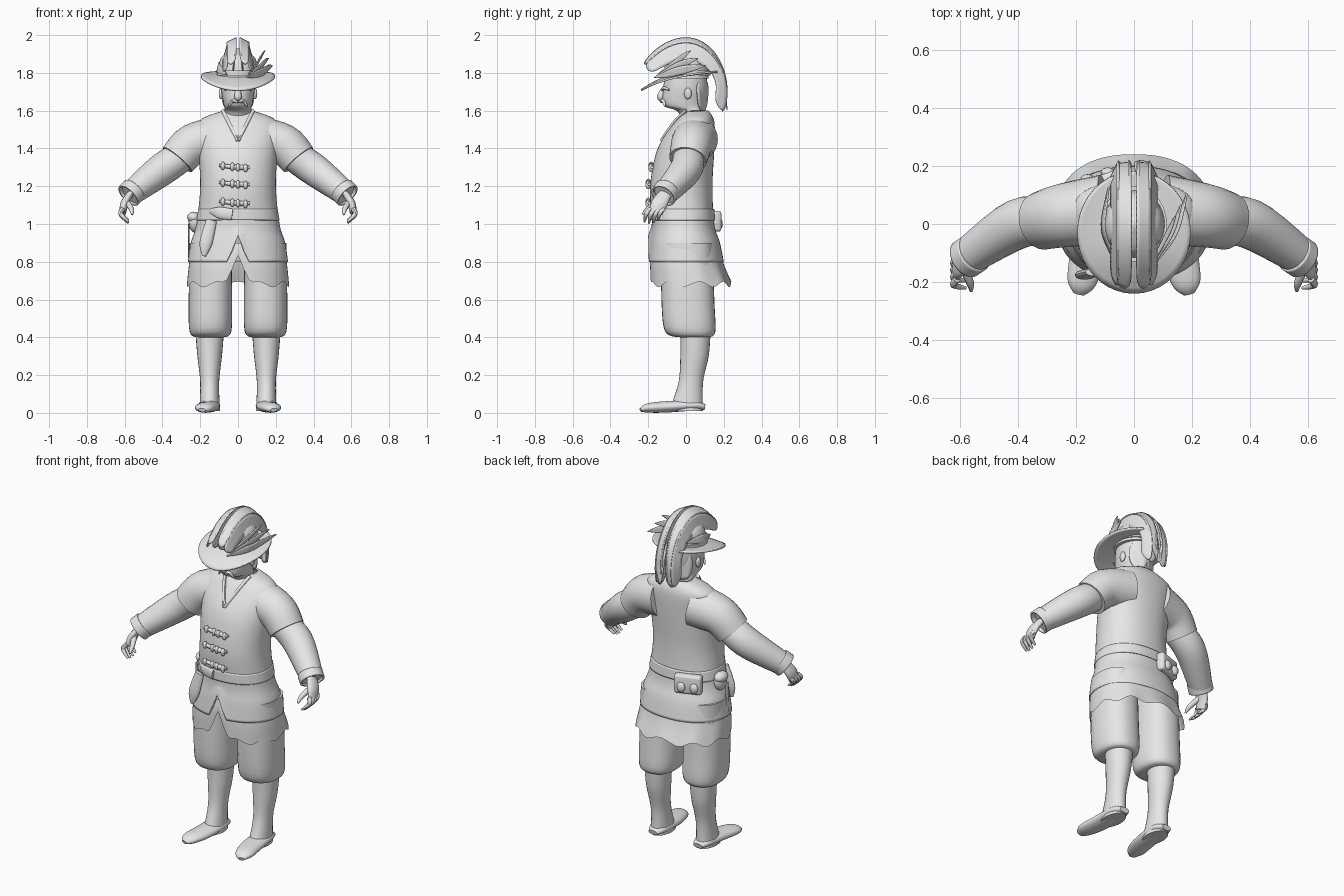
import bpy, bmesh, math
from mathutils import Vector

if "Cube" in bpy.data.objects:
    bpy.data.objects.remove(bpy.data.objects["Cube"], do_unlink=True)

shade = (0.8, 0.8, 0.8, 1)
grey = bpy.data.materials.new("plain_grey")
grey.use_nodes = True
grey.diffuse_color = shade
grey.node_tree.nodes["Principled BSDF"].inputs["Base Color"].default_value = shade
parts = []
AXIS_X, AXIS_Y, AXIS_Z = Vector((1, 0, 0)), Vector((0, 1, 0)), Vector((0, 0, 1))


def finish(name, bm, mirror=False, thick=0, rounded=False):
    bmesh.ops.recalc_face_normals(bm, faces=bm.faces)
    mesh = bpy.data.meshes.new(name)
    bm.to_mesh(mesh)
    bm.free()
    mesh.materials.append(grey)
    part = bpy.data.objects.new(name, mesh)
    bpy.context.collection.objects.link(part)
    if rounded:
        subdivision = part.modifiers.new("Subdivision", "SUBSURF")
        subdivision.levels = subdivision.render_levels = 2
    if thick:
        part.modifiers.new("Solidify", "SOLIDIFY").thickness = thick
    if mirror:
        part.modifiers.new("Mirror", "MIRROR")
    parts.append(part)
    return part


def spline(rows, steps=5):
    """Smooth curve through rows of any length."""
    rows = [Vector(row) for row in rows]
    result = []
    for i in range(len(rows) - 1):
        start, end = rows[i], rows[i + 1]
        before, after = rows[max(i - 1, 0)], rows[min(i + 2, len(rows) - 1)]
        enter, leave = (end - before) / 2, (after - start) / 2
        for k in range(steps):
            t = k / steps
            blend = t * t * (3 - 2 * t)
            result.append(start.lerp(end, blend) + enter * t * (1 - t) ** 2 - leave * t * t * (1 - t))
    return result + [rows[-1]]


def skin(name, rings, sides=24, caps=True, power=2, warp=None, **options):
    """Join rings given as centre and two half axes."""
    bm = bmesh.new()
    loops = []
    for centre, across, along in rings:
        loop = []
        for i in range(sides):
            angle = math.tau * i / sides
            p, q = (math.copysign(abs(f) ** (2 / power), f) for f in (math.cos(angle), math.sin(angle)))
            point = centre + across * p + along * q
            loop.append(bm.verts.new(warp(point, angle) if warp else point))
        loops.append(loop)
    for low, high in zip(loops, loops[1:]):
        for i in range(sides):
            j = (i + 1) % sides
            bm.faces.new((low[i], low[j], high[j], high[i]))
    if caps:
        bm.faces.new(loops[0])
        bm.faces.new(loops[-1])
    return finish(name, bm, **options)


def upright(name, rows, x=0, **options):
    """Standing shape from rows of height, half width, front and back."""
    rings = [(Vector((x, (front + back) / 2, z)), AXIS_X * half, AXIS_Y * (back - front) / 2)
             for z, half, front, back in spline(rows)]
    return skin(name, rings, **options)


def tube(name, rows, flat=1, side=AXIS_Y, **options):
    """Limb through rows of x, y, z and radius; flat thins it across side."""
    rows = spline(rows)
    points = [row.xyz for row in rows]
    rings = []
    for i, row in enumerate(rows):
        ahead = (points[min(i + 1, len(rows) - 1)] - points[max(i - 1, 0)]).normalized()
        across = (side - ahead * side.dot(ahead)).normalized()
        rings.append((points[i], across * row[3], ahead.cross(across) * row[3] * flat))
    return skin(name, rings, **options)


def strip(name, left, right, **options):
    bm = bmesh.new()
    a, b = ([bm.verts.new(point) for point in edge] for edge in (left, right))
    for i in range(len(a) - 1):
        bm.faces.new((a[i], a[i + 1], b[i + 1], b[i]))
    return finish(name, bm, thick=.006, rounded=True, **options)


def ball(name, place, size, **options):
    bm = bmesh.new()
    bmesh.ops.create_uvsphere(bm, u_segments=16, v_segments=10, radius=1)
    bmesh.ops.scale(bm, vec=size, verts=bm.verts)
    bmesh.ops.translate(bm, vec=place, verts=bm.verts)
    return finish(name, bm, **options)


def slit(bottom, apex, top, wave=0):
    """Raise the front of a hem into an upside-down V, with an optional wavy edge."""
    def warp(point, angle):
        cut = bottom + wave * math.sin(angle * 9)
        if point.y < 0:
            cut += max(0, apex - bottom - abs(point.x) * 2.5)
        if point.z < top:
            point.z = cut + (point.z - bottom) * (top - cut) / (top - bottom)
        return point
    return warp


# Coat, belt and shirt hem
upright("coat", [(.8, .265, -.2, .2), (.9, .25, -.19, .18), (1, .22, -.18, .15), (1.2, .2, -.19, .14),
                 (1.4, .21, -.15, .15), (1.54, .21, -.06, .15), (1.6, .08, 0, .12)],
        sides=64, caps=False, power=2.2, thick=.01, warp=slit(.8, .94, 1))
upright("belt", [(1.02, .22, -.19, .155), (1.08, .21, -.19, .15)], sides=64, caps=False, power=2.2, thick=.01)
upright("shirt_hem", [(.68, .27, -.19, .24), (.78, .26, -.19, .2), (.9, .24, -.18, .17)],
        sides=72, caps=False, power=2.3, warp=slit(.68, .85, .9, wave=.015))
tube("neckline", [(.08, 0, 1.6, .01), (.05, -.06, 1.54, .01), (0, -.13, 1.44, .01)],
     sides=8, side=AXIS_X, mirror=True)

# Arms: over-sleeve, long sleeve, cuff
tube("upper_sleeve", [(.1, .05, 1.45, .12), (.24, .03, 1.42, .11), (.32, .01, 1.34, .1)], mirror=True)
tube("forearm_sleeve", [(.28, .01, 1.37, .08), (.4, 0, 1.29, .086), (.57, -.11, 1.16, .065)], mirror=True)
tube("cuff", [(.55, -.1, 1.18, .07), (.58, -.12, 1.15, .07)], caps=False, thick=.01, mirror=True)

# Hands
tube("palm", [(.57, -.11, 1.16, .035), (.6, -.14, 1.11, .043), (.61, -.16, 1.06, .036)],
     flat=.5, sides=16, mirror=True)
for i, (finger, length) in enumerate(dict(index=.9, middle=1, ring=.95, little=.8).items()):
    y = -.2 + i * .024
    tube(finger + "_finger", [(.61, y + .01, 1.08, .013), (.62, y - .01, 1.08 - .03 * length, .012),
                              (.58, y - .02, 1.08 - .075 * length, .006)], sides=8, mirror=True)
tube("thumb", [(.59, -.14, 1.12, .016), (.565, -.2, 1.08, .014), (.56, -.23, 1.05, .006)],
     sides=8, side=AXIS_X, mirror=True)

# Legs: baggy breeches, boots, shoes
upright("breeches", [(.4, .07, -.03, .12), (.43, .11, -.11, .155), (.6, .115, -.13, .15), (.9, .11, -.13, .14)],
        x=.146, power=2.3, sides=32, mirror=True)
upright("boot", [(.42, .075, -.03, .13), (.3, .065, -.03, .12), (.16, .05, -.04, .09), (.01, .055, -.09, .09)],
        x=.15, mirror=True)
tube("shoe", [(.15, .1, .03, .03), (.15, .04, .04, .055), (.16, -.1, .032, .06), (.18, -.2, .026, .05),
              (.19, -.24, .015, .02)], flat=.5, side=AXIS_X, mirror=True)

# Head
upright("head", [(1.55, .07, -.02, .1), (1.6, .07, -.05, .1), (1.63, .075, -.12, .1), (1.72, .09, -.12, .11),
                 (1.8, .09, -.11, .11)], sides=32)
tube("nose", [(0, -.11, 1.73, .01), (0, -.135, 1.675, .02), (0, -.12, 1.66, .012)], sides=10, side=AXIS_X)
ball("ear", (.09, .01, 1.69), (.012, .02, .03), mirror=True)
tube("moustache", [(0, -.13, 1.65, .01), (.03, -.12, 1.65, .01), (.05, -.11, 1.62, .004)],
     sides=8, side=AXIS_Z, mirror=True)
tube("brow", [(.01, -.125, 1.71, .008), (.04, -.115, 1.72, .009), (.07, -.09, 1.71, .005)],
     sides=8, side=AXIS_Z, mirror=True)
strip("back_hair", [(.08, .06, 1.77), (.09, .06, 1.69), (.08, .07, 1.6)],
      [(0, .12, 1.77), (0, .12, 1.69), (0, .11, 1.59)], mirror=True)


# Hat: the brim dips in front and lifts behind
def tilt(point, angle):
    reach = (math.hypot(point.x, point.y + .03) / .2) ** 2
    point.z += reach * (.045 * math.sin(angle) + .012 * math.cos(2 * angle))
    return point


upright("hat_brim", [(1.79, .09, -.11, .11), (1.775, .195, -.24, .18)], sides=40, caps=False, thick=.01, warp=tilt)
upright("hat_crown", [(1.77, .11, -.12, .12), (1.88, .09, -.1, .1), (1.93, .01, -.01, .01)], sides=32)
upright("hat_band", [(1.785, .113, -.13, .13), (1.815, .113, -.13, .13)], sides=32)


# Crest: upright fins and flat ribbons over one arc
def crest_arc(x, depth, height, lower=0):
    turns = [math.radians(150 - i * 22) for i in range(9)]
    return [(x, -depth * math.cos(math.pi - t) - .05 * max(0, -math.cos(t)) ** 2,
             1.72 - lower + height * math.sin(t)) for t in turns]


for i, x in enumerate((-.055, -.02, .02, .055)):
    strip("crest_fin_%d" % i, crest_arc(x, .225, .28, abs(x) / 2), crest_arc(x * 1.5, .165, .15))
for name, way in (("left", 1), ("right", -1)):
    strip(name + "_crest_ribbon", crest_arc(.01 * way, .22, .275), crest_arc(.06 * way, .215, .27, .02))


# Loose feathers swept along the hat
def feather(name, base, middle, tip, half_width):
    base, middle, tip, half = map(Vector, (base, middle, tip, half_width))
    edges = [[base, (base + middle) / 2 + w * .7, middle + w, (middle + tip) / 2 + w * .8, tip]
             for w in (half, -half)]
    strip(name, *edges)


for i in range(3):
    feather("left_feather_%d" % i, (.04, -.17, 1.775), (.105 + .015 * i, -.05, 1.86 - .025 * i),
            (.14 + .02 * i, .03 + .04 * i, 1.92 - .04 * i), (.012, .01, .028))
feather("right_feather", (-.06, -.15, 1.79), (-.115, -.02, 1.83), (-.09, .13, 1.85), (.006, 0, .025))
feather("hanging_feather", (.02, .15, 1.86), (.03, .21, 1.75), (.02, .22, 1.6), (.03, 0, 0))

# Toggles down the front
for z, y in ((1.3, -.18), (1.21, -.195), (1.11, -.195)):
    tube("toggle_bar", [(-.1, y, z + .01, .008), (0, y, z, .014), (.06, y, z, .008)], sides=10, side=AXIS_Z)
    for x in (-.08, -.03, 0, .04):
        ball("toggle_knot", (x, y - .005, z - x / 10), (.012, .014, .022))
tube("waist_clasp", [(-.15, -.15, 1.07, .01), (-.1, -.185, 1.06, .03), (-.03, -.195, 1.05, .03)],
     flat=.3, sides=12, side=AXIS_Z)

# Items hung at the waist
tube("sheath", [(-.14, -.165, 1.02, .028), (-.17, -.175, .9, .034), (-.18, -.18, .83, .01)],
     flat=.5, sides=14, side=AXIS_X)
ball("side_pouch", (-.23, 0, 1.01), (.032, .045, .055))
ball("side_pouch_flap", (-.235, 0, 1.035), (.034, .048, .03))
tube("hanging_strap", [(-.26, -.02, 1, .014), (-.262, -.02, .82, .014)], flat=.25, sides=8)
bm = bmesh.new()
bmesh.ops.create_cube(bm, size=1)
bmesh.ops.scale(bm, vec=(.155, .05, .11), verts=bm.verts)
bmesh.ops.bevel(bm, geom=bm.edges[:], offset=.014, segments=3, affect="EDGES", profile=.5)
back_pouch = finish("back_pouch", bm)
back_pouch.location = (-.115, .142, 1.015)
back_pouch.rotation_euler.z = .33
for shift in (-.035, .035):
    ball("pouch_pocket", (shift - .125, .165 + shift / 3, 1), (.025, .018, .03))

# Smooth shading with kept edges
bpy.ops.object.select_all(action="DESELECT")
for part in parts:
    part.select_set(True)
bpy.context.view_layer.objects.active = parts[0]
bpy.ops.object.shade_smooth_by_angle(angle=math.radians(45))
